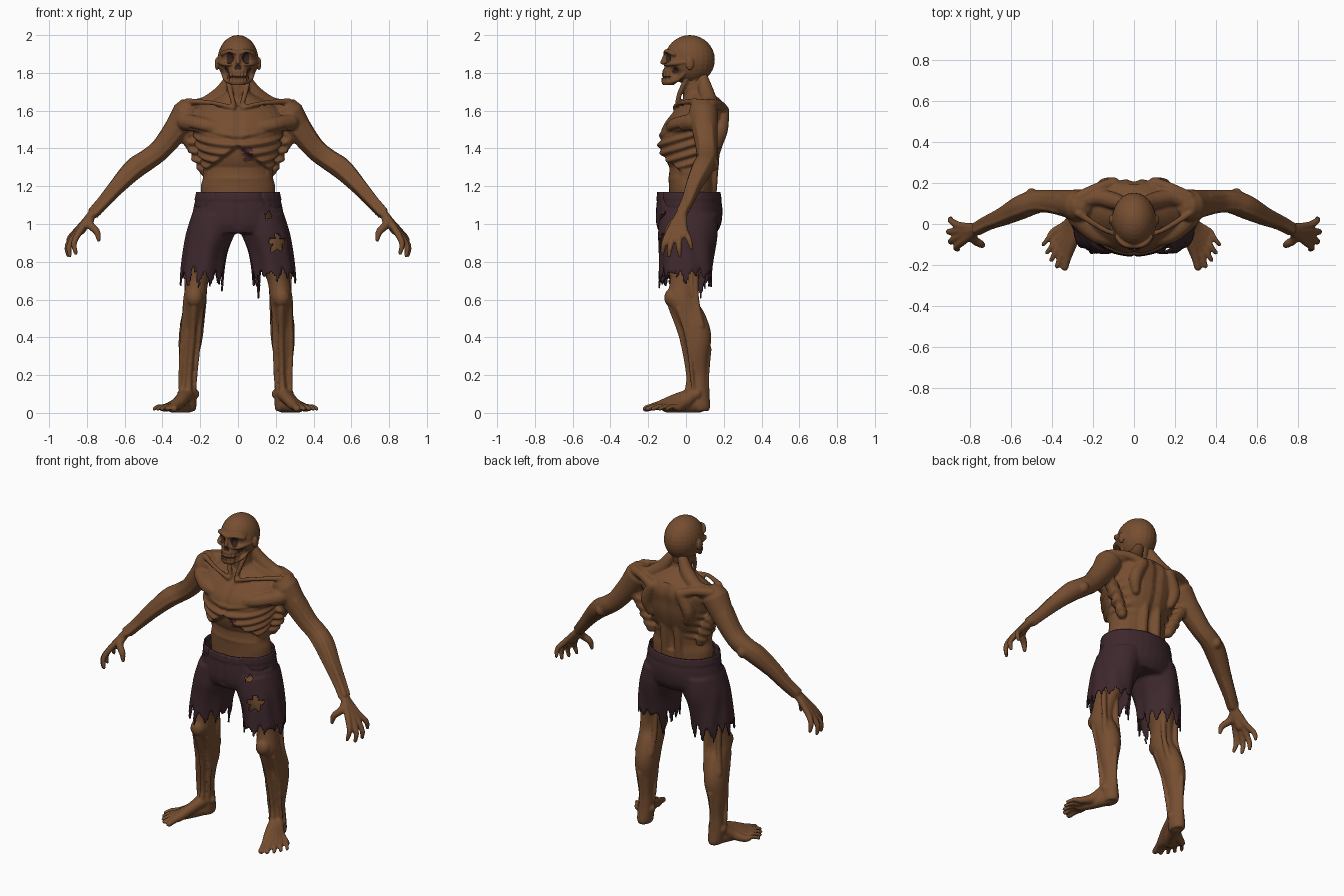
import bpy, bmesh, math, random
from mathutils import Vector, Matrix
random.seed(4)
TAU = 2 * math.pi

def material(name, rgb):
    m = bpy.data.materials.new(name)
    m.diffuse_color = (*rgb, 1)
    return m

SKIN = material("brown skin", (0.18, 0.076, 0.030))
DARK = material("dark hollow", (0.035, 0.016, 0.012))
BLOOD = material("dried blood", (0.075, 0.022, 0.024))
CLOTH = material("dark plum cloth", (0.048, 0.021, 0.026))

def clamp(t):
    return max(0.0, min(1.0, t))

def spline(p, k=4):
    """Catmull-Rom through tuples of any length."""
    out = []
    for i in range(len(p) - 1):
        a, b, c, d = p[max(i - 1, 0)], p[i], p[i + 1], p[min(i + 2, len(p) - 1)]
        for t in (j / k for j in range(k)):
            out.append([0.5 * (2 * B + (C - A) * t + (2 * A - 5 * B + 4 * C - D) * t * t
                               + (3 * B - A - 3 * C + D) * t ** 3) for A, B, C, D in zip(a, b, c, d)])
    return out + [list(p[-1])]

def shell(bm, rings):
    vs = [[bm.verts.new(v) for v in r] for r in rings]
    n = len(vs[0])
    for a, b in zip(vs, vs[1:]):
        for i in range(n):
            bm.faces.new((a[i], a[(i + 1) % n], b[(i + 1) % n], b[i]))
    bm.faces.new(vs[0][::-1])
    bm.faces.new(vs[-1])

def loft(bm, sections, s=1, n=32):
    """Stack of round sections (z, cx, cy, rx, ry)."""
    shell(bm, [[(s * cx + rx * math.cos(TAU * i / n), cy + ry * math.sin(TAU * i / n), z) for i in range(n)]
               for z, cx, cy, rx, ry in spline(sections)])

def tube(bm, pts, s=1, n=12):
    """Round limb along points (x, y, z, radius), with domed ends."""
    q = spline([(s * x, y, z, r) for x, y, z, r in pts])
    p = [Vector(a[:3]) for a in q]
    span = (p[-1] - p[0]).normalized()
    ref = min((Vector(a) for a in ((1, 0, 0), (0, 1, 0), (0, 0, 1))), key=lambda a: abs(a.dot(span)))
    t0, t1, r0, r1 = (p[1] - p[0]).normalized(), (p[-1] - p[-2]).normalized(), q[0][3], q[-1][3]
    path = [(p[0] - t0 * r0 * k, r0 * f) for k, f in ((0.95, 0.3), (0.6, 0.8))]
    path += [(a, b[3]) for a, b in zip(p, q)]
    path += [(p[-1] + t1 * r1 * k, r1 * f) for k, f in ((0.6, 0.8), (0.95, 0.3))]
    rings = []
    for i, (c, r) in enumerate(path):
        t = (path[min(i + 1, len(path) - 1)][0] - path[max(i - 1, 0)][0]).normalized()
        u = t.cross(ref).normalized()
        w = t.cross(u)
        rings.append([c + r * (u * math.cos(TAU * j / n) + w * math.sin(TAU * j / n)) for j in range(n)])
    shell(bm, rings)

def ball(bm, c, r, s=1):
    m = Matrix.Translation((s * c[0], c[1], c[2])) @ Matrix.Diagonal((*r, 1))
    bmesh.ops.create_uvsphere(bm, u_segments=24, v_segments=16, radius=1, matrix=m)

def bake(ob):
    bpy.context.view_layer.update()
    ob.data = bpy.data.meshes.new_from_object(ob.evaluated_get(bpy.context.evaluated_depsgraph_get()))
    ob.modifiers.clear()

def fuse(name, bm, voxel, mats, sculpt, budget):
    """Weld overlapping parts into one skin, sculpt it by a rule giving (position, material), then thin it out."""
    bmesh.ops.recalc_face_normals(bm, faces=bm.faces)
    ob = bpy.data.objects.new(name, bpy.data.meshes.new(name))
    bm.to_mesh(ob.data)
    bm.free()
    bpy.context.collection.objects.link(ob)
    m = ob.modifiers.new("weld", 'REMESH')
    m.mode, m.voxel_size = 'VOXEL', voxel
    m = ob.modifiers.new("soften", 'SMOOTH')
    m.factor, m.iterations = 0.5, 2
    bake(ob)
    ob.data.materials.clear()
    for mt in mats:
        ob.data.materials.append(mt)
    res = [sculpt(v.co.copy(), v.normal.copy()) for v in ob.data.vertices]
    for v, (co, _) in zip(ob.data.vertices, res):
        v.co = co
    for f in ob.data.polygons:
        f.material_index = sorted(res[i][1] for i in f.vertices)[len(f.vertices) // 2]
    ob.data.shade_smooth()
    ob.modifiers.new("thin out", 'DECIMATE').ratio = min(1, budget / (2 * len(ob.data.polygons)))
    bake(ob)
    return ob

# torso, neck and arms
bm = bmesh.new()
loft(bm, [(1.02, 0, .03, .18, .12), (1.18, 0, .03, .198, .12), (1.25, 0, .025, .185, .122), (1.32, 0, .015, .192, .145),
          (1.38, 0, .02, .212, .165), (1.45, 0, .03, .23, .175), (1.52, 0, .045, .245, .168), (1.58, 0, .07, .24, .15),
          (1.63, 0, .085, .19, .12), (1.67, 0, .08, .11, .09), (1.70, 0, .055, .06, .06)])
tube(bm, [(0, .06, 1.62, .075), (0, .045, 1.70, .062), (0, .035, 1.82, .058)])
ARM = [(.27, .09, 1.585, .08), (.33, .10, 1.495, .067), (.41, .11, 1.395, .057), (.48, .11, 1.34, .056),
       (.55, .085, 1.292, .057), (.64, .04, 1.20, .043), (.71, .01, 1.12, .033), (.765, -.02, 1.06, .029)]
FINGERS = [[(.835, -.085, .965), (.868, -.115, .90), (.858, -.125, .845)],
           [(.85, -.06, .955), (.893, -.083, .885), (.89, -.09, .832)],
           [(.857, -.033, .955), (.902, -.038, .885), (.90, -.033, .835)],
           [(.85, -.008, .968), (.893, .015, .92), (.895, .028, .872)],
           [(.785, -.07, 1.0), (.748, -.098, .96), (.737, -.105, .915)]]
for s in (1, -1):
    tube(bm, ARM, s, 20)
    # neck slope, collar bone, neck cord, chest, shoulder blade, flank, back muscle
    tube(bm, [(.04, .09, 1.77, .03), (.09, .11, 1.69, .042), (.18, .13, 1.63, .042), (.27, .11, 1.615, .045)], s)
    tube(bm, [(.025, -.06, 1.615, .013), (.13, -.035, 1.64, .012), (.27, .05, 1.65, .017)], s)
    tube(bm, [(.062, .02, 1.80, .014), (.04, -.03, 1.70, .014), (.018, -.05, 1.62, .012)], s)
    tube(bm, [(.28, .03, 1.54, .045), (.18, -.05, 1.52, .045), (.07, -.075, 1.50, .04)], s)
    tube(bm, [(.10, .195, 1.60, .035), (.145, .185, 1.50, .038), (.13, .17, 1.42, .025)], s)
    tube(bm, [(.10, .20, 1.60, .03), (.18, .175, 1.63, .026), (.27, .13, 1.63, .03)], s)
    tube(bm, [(.30, .10, 1.50, .04), (.235, .10, 1.41, .038), (.175, .10, 1.28, .03)], s)
    tube(bm, [(.045, .16, 1.5, .03), (.045, .145, 1.3, .028), (.05, .13, 1.12, .03)], s)
    # sinews along the arm
    for dx, dy, dz in ((.5, -.6, .5), (.6, .5, .4), (-.4, -.8, -.2), (-.5, .4, -.6)):
        tube(bm, [(x + dx * r, y + dy * r, z + dz * r, .012) for x, y, z, r in ARM[1:]], s, 8)
    ball(bm, (.50, .145, 1.315), (.03, .03, .035), s)
    # palm and clawed fingers
    for i, f in enumerate(FINGERS):
        r = .019 if i == 4 else .016
        tube(bm, [(.77, -.034 + .006 * i, 1.055, .02), (*f[0], r + .003), (*f[1], r), (*f[2], .011)], s, 10)
    tube(bm, [(.78, -.03, 1.04, .026), (.835, -.045, .965, .026)], s)

def sculpt_body(co, n):
    x, y, z = abs(co.x), co.y, co.z
    if x > .26 or not 1.2 < z < 1.64:
        return co, 0
    arch, front = 1.425 - .75 * x, y < .02
    w = clamp((z - 1.27) / .04) * clamp((1.50 - z) / .05) * clamp((.15 - y) / .05)
    w *= clamp((z - arch) / .02 + 1) if front else 1
    spot = front and abs(co.x - .05) < .022 + .012 * math.sin(z * 240) and abs(z - 1.365) < .035
    co += n * (.008 * w * math.sin(TAU * (z - .3 * y) / .05))  # ribs
    if front:  # sunken belly, breastbone, chest fold
        co.y += .032 * clamp((arch - z) / .025) * clamp((z - 1.24) / .06) * clamp((.18 - x) / .03)
        co.y += .010 * clamp(1 - x / .03) * clamp((z - 1.42) / .01)
        co -= n * (.009 * math.exp(-((z - 1.445 - .22 * x) / .011) ** 2) * clamp((x - .02) / .03))
    if y > .1:  # spine furrow
        co.y -= .014 * clamp(1 - x / .035)
    return co, int(spot)

fuse("torso_and_arms", bm, .0075, [SKIN, BLOOD], sculpt_body, 80000)

# head
bm = bmesh.new()
ball(bm, (0, .02, 1.87), (.108, .133, .13))
loft(bm, [(1.735, 0, -.095, .038, .028), (1.755, 0, -.085, .052, .045), (1.785, 0, -.06, .06, .07),
          (1.83, 0, -.035, .07, .085), (1.88, 0, -.03, .088, .085), (1.91, 0, -.02, .09, .085)])
tube(bm, [(0, .05, 1.74, .056), (0, .05, 1.84, .075)])
tube(bm, [(0, -.108, 1.895, .011), (0, -.126, 1.855, .011)])
for s in (1, -1):  # brow, cheekbone, jawbone, ear
    tube(bm, [(0, -.106, 1.902, .014), (.045, -.10, 1.912, .015), (.085, -.06, 1.90, .015)], s)
    tube(bm, [(.04, -.108, 1.848, .012), (.075, -.08, 1.848, .014), (.10, -.01, 1.857, .010)], s)
    tube(bm, [(.03, -.10, 1.75, .014), (.065, -.045, 1.765, .012), (.085, .01, 1.82, .012)], s)
    ball(bm, (.112, .02, 1.848), (.011, .022, .034), s)
# eye, nose, cheek and temple hollows: place, radius, depth, dark share of the radius
HOLLOWS = [((.046, -.105, 1.878), .026, .026, .95), ((.010, -.125, 1.83), .013, .012, 1.0),
           ((.068, -.06, 1.808), .028, .02, .6), ((.10, -.05, 1.90), .03, .006, 0)]

def sculpt_head(co, n):
    p, dark = Vector((abs(co.x), co.y, co.z)), 0
    for c, r, depth, share in HOLLOWS:
        d = (p - Vector(c)).length / r
        co -= n * (depth * math.exp(-1.4 * d * d) if d < 2.2 else 0)
        dark = dark or int(d < share)
    if p.y < -.07 and p.x < .055 and 1.755 < p.z < 1.805:  # teeth and mouth slit
        slit = abs(p.z - 1.778) < .005
        co -= n * (.003 * (1 + math.cos(TAU * p.x / .018)) + .007 * slit)
        dark = dark or int(slit)
    return co, dark

fuse("head", bm, .0045, [SKIN, DARK], sculpt_head, 36000)

# legs and bare feet
TOES = [((.305, -.13), (.325, -.212), .021), ((.33, -.12), (.362, -.205), .016), ((.35, -.10), (.39, -.175), .015),
        ((.365, -.075), (.412, -.14), .014), ((.38, -.04), (.43, -.10), .014)]

def sculpt_leg(co, n):
    return co - Vector((.013 * clamp((.6 - co.z) / .4), 0, 0)), 0

for side, s in (("left", 1), ("right", -1)):
    bm = bmesh.new()
    loft(bm, [(1.03, .125, .01, .10, .12), (.9, .17, 0, .092, .118), (.8, .19, 0, .08, .098), (.7, .215, -.01, .06, .075),
              (.6, .23, -.02, .06, .08), (.53, .235, .015, .058, .082), (.45, .24, .05, .064, .077),
              (.38, .245, .06, .062, .073), (.3, .25, .062, .052, .057), (.2, .25, .066, .038, .046),
              (.13, .25, .066, .042, .05), (.04, .25, .07, .043, .058), (.01, .25, .07, .036, .05)], s)
    ball(bm, (.23, -.075, .61), (.045, .04, .05), s)
    # shin bone, heel cord, hamstrings, shin sinews, ankle bones
    tube(bm, [(.23, -.075, .56, .02), (.235, -.02, .4, .017), (.245, .015, .2, .015), (.25, .01, .11, .02)], s)
    tube(bm, [(.25, .12, .34, .016), (.25, .112, .2, .012), (.25, .105, .06, .022)], s)
    for x0, x1, xa in ((.18, .195, .213), (.27, .285, .287)):
        tube(bm, [(x0, .05, .74, .017), (x0, .055, .6, .015), (x1, .08, .46, .02)], s)
        tube(bm, [(x0 + .01, -.04, .55, .012), (x1 + .005, .01, .38, .012), (xa + .005, .04, .1, .010)], s, 8)
        ball(bm, (xa, .06, .10), (.022, .022, .024), s)
    for i, (b, t, r) in enumerate(TOES):
        tube(bm, [(.25 + .004 * i, .04, .10, .035), (.125 + b[0] / 2, b[1] / 2 + .01, .072 - .006 * i, .03),
                  (*b, .042 - .004 * i, r + .006), ((b[0] + t[0]) / 2, (b[1] + t[1]) / 2, .034, r - .001),
                  (*t, .022, r - .003)], s)
    tube(bm, [(.25, .07, .038, .038), (.30, -.04, .034, .034), (.335, -.10, .03, .03)], s)
    fuse(side + "_leg", bm, .007, [SKIN], sculpt_leg, 26000)

# torn shorts
bm = bmesh.new()
loft(bm, [(1.22, 0, .015, .212, .16), (1.16, 0, .015, .22, .165), (1.08, 0, .017, .237, .176),
          (1.0, 0, .014, .25, .172), (.95, 0, .01, .25, .15)])
for s in (1, -1):
    loft(bm, [(1.05, .12, .015, .125, .155), (.95, .145, .01, .13, .157), (.85, .172, .005, .118, .147),
              (.75, .188, 0, .115, .142), (.65, .196, -.005, .115, .142), (.5, .198, -.005, .115, .142)], s)

def sculpt_shorts(co, n):
    x, y, z = abs(co.x), co.y, co.z
    a = math.atan2(y, x - .18)
    d = .004 * clamp((1.0 - z) / .15) * math.sin(7 * a + 9 * z) + .004 * (z > 1.125)  # folds, waistband
    if y < 0:  # pocket and fly seams
        d -= .006 * (abs(math.hypot(x - .2, z - 1.16) - .075) < .007) + .005 * (x < .006 and z > .98)
    return co + n * d, 0

shorts = fuse("torn_shorts", bm, .009, [CLOTH], sculpt_shorts, 30000)
TEARS = {s: [random.uniform(.02, .11) for _ in range(13)] for s in (1, -1)}
TEARS[1][0] = TEARS[-1][0] = .10
TEARS[1][5], TEARS[-1][6] = .17, .13

def hem(co):
    """Height of the ragged edge around each leg."""
    t = ((math.atan2(co.y, abs(co.x) - .193) / TAU + 1.04) % 1) * 13
    return .755 - TEARS[1 if co.x > 0 else -1][int(t) % 13] * (1 - abs(2 * (t % 1) - 1)) - .008 * math.sin(t * 9)

def in_hole(co):
    return co.y < -.03 and any(
        math.hypot(co.x - hx, co.z - hz) < r * (1 + .35 * math.sin(5 * math.atan2(co.z - hz, co.x - hx)))
        for hx, hz, r in ((.21, .90, .034), (.165, 1.045, .013)))

bm = bmesh.new()
bm.from_mesh(shorts.data)
bmesh.ops.delete(bm, geom=[v for v in bm.verts if v.co.z > 1.17 or v.co.z < hem(v.co)], context='VERTS')
for v in [v for v in bm.verts if v.is_boundary]:
    goal = 1.17 if v.co.z > 1.1 else hem(v.co)
    v.co.z += max(-.009, min(.009, goal - v.co.z))
bmesh.ops.delete(bm, geom=[v for v in bm.verts if in_hole(v.co)], context='VERTS')
bm.to_mesh(shorts.data)
bm.free()
m = shorts.modifiers.new("cloth thickness", 'SOLIDIFY')
m.thickness, m.offset = .008, -1
